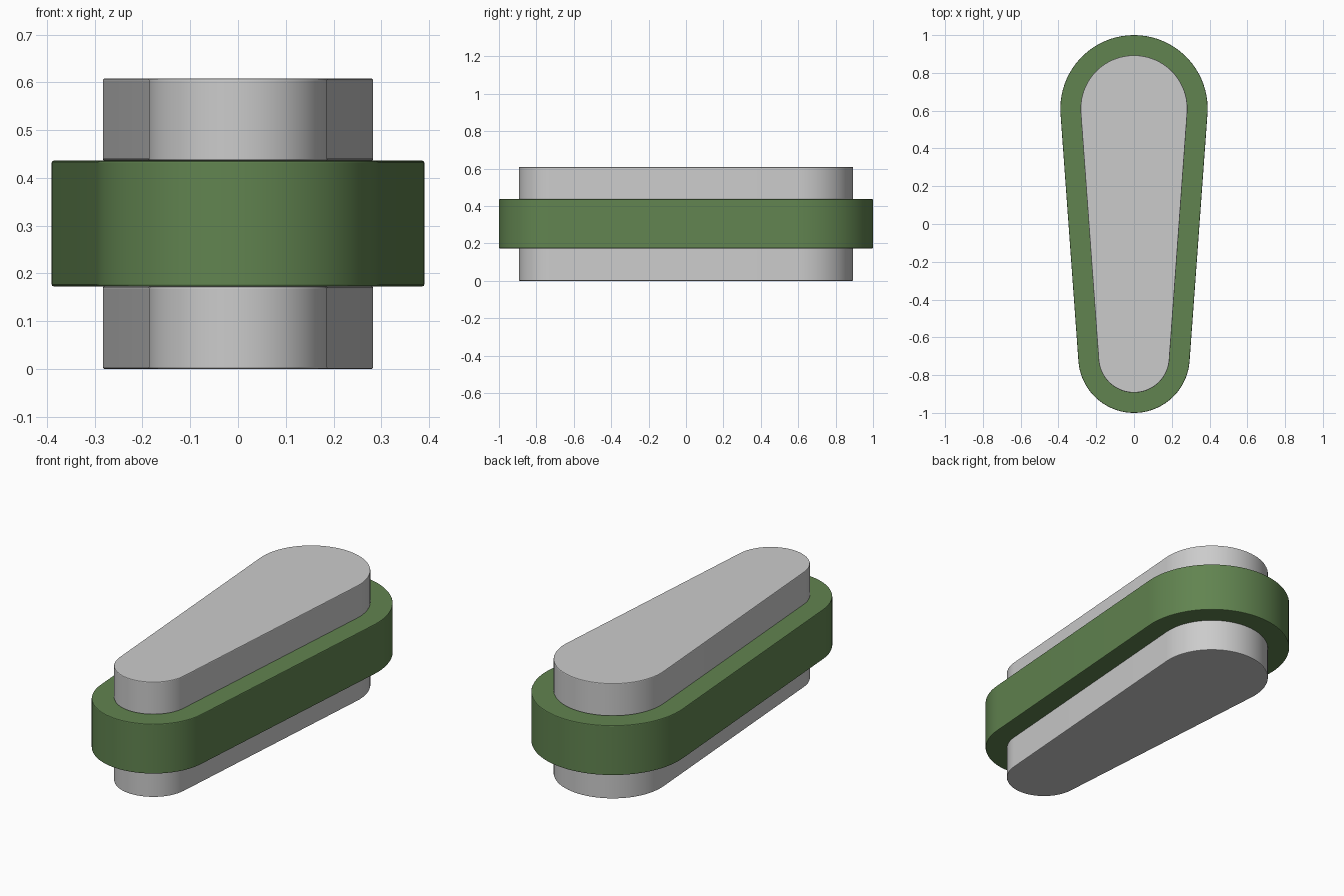
import bpy, bmesh
from math import asin, cos, sin, pi

if "Cube" in bpy.data.objects:
    bpy.data.objects.remove(bpy.data.objects["Cube"])

Y_BIG, Y_SMALL = 0.61, -0.705      # centres of the two round ends
R_BIG, R_SMALL = 0.39, 0.295       # outer end radii
INSET = 0.107                      # step from the band in to the plates
SEG = 40


def outline(inset):
    """Tapered slot: two arcs joined by their common tangents."""
    a = asin((R_BIG - R_SMALL) / (Y_BIG - Y_SMALL))
    pts = []
    for cy, r, start, end in ((Y_BIG, R_BIG - inset, -a, pi + a),
                              (Y_SMALL, R_SMALL - inset, pi + a, 2 * pi - a)):
        for i in range(SEG + 1):
            t = start + (end - start) * i / SEG
            pts.append((r * cos(t), cy + r * sin(t)))
    return pts


def slab(name, inset, z0, z1, mat=None):
    bm = bmesh.new()
    face = bm.faces.new([bm.verts.new((x, y, z0)) for x, y in outline(inset)])
    ext = bmesh.ops.extrude_face_region(bm, geom=[face])
    top = [g for g in ext["geom"] if isinstance(g, bmesh.types.BMVert)]
    bmesh.ops.translate(bm, verts=top, vec=(0, 0, z1 - z0))
    bmesh.ops.recalc_face_normals(bm, faces=bm.faces[:])
    # tiny rounded rims
    rims = [e for e in bm.edges if e.calc_face_angle(0) > 1.0]
    bmesh.ops.bevel(bm, geom=rims, offset=0.004, segments=2, profile=0.5,
                    affect='EDGES')
    me = bpy.data.meshes.new(name)
    bm.to_mesh(me)
    bm.free()
    ob = bpy.data.objects.new(name, me)
    bpy.context.collection.objects.link(ob)
    if mat:
        me.materials.append(mat)
    bpy.ops.object.select_all(action='DESELECT')
    ob.select_set(True)
    bpy.context.view_layer.objects.active = ob
    bpy.ops.object.shade_smooth_by_angle(angle=0.35)
    return ob


green = bpy.data.materials.new("green")
green.diffuse_color = (0.12, 0.23, 0.08, 1)
green.use_nodes = True
green.node_tree.nodes["Principled BSDF"].inputs["Base Color"].default_value = green.diffuse_color

# Wide green band between two grey plates
slab("lower_plate", INSET, 0.0, 0.173)
slab("middle_band", 0.0, 0.173, 0.436, green)
slab("upper_plate", INSET, 0.436, 0.608)
